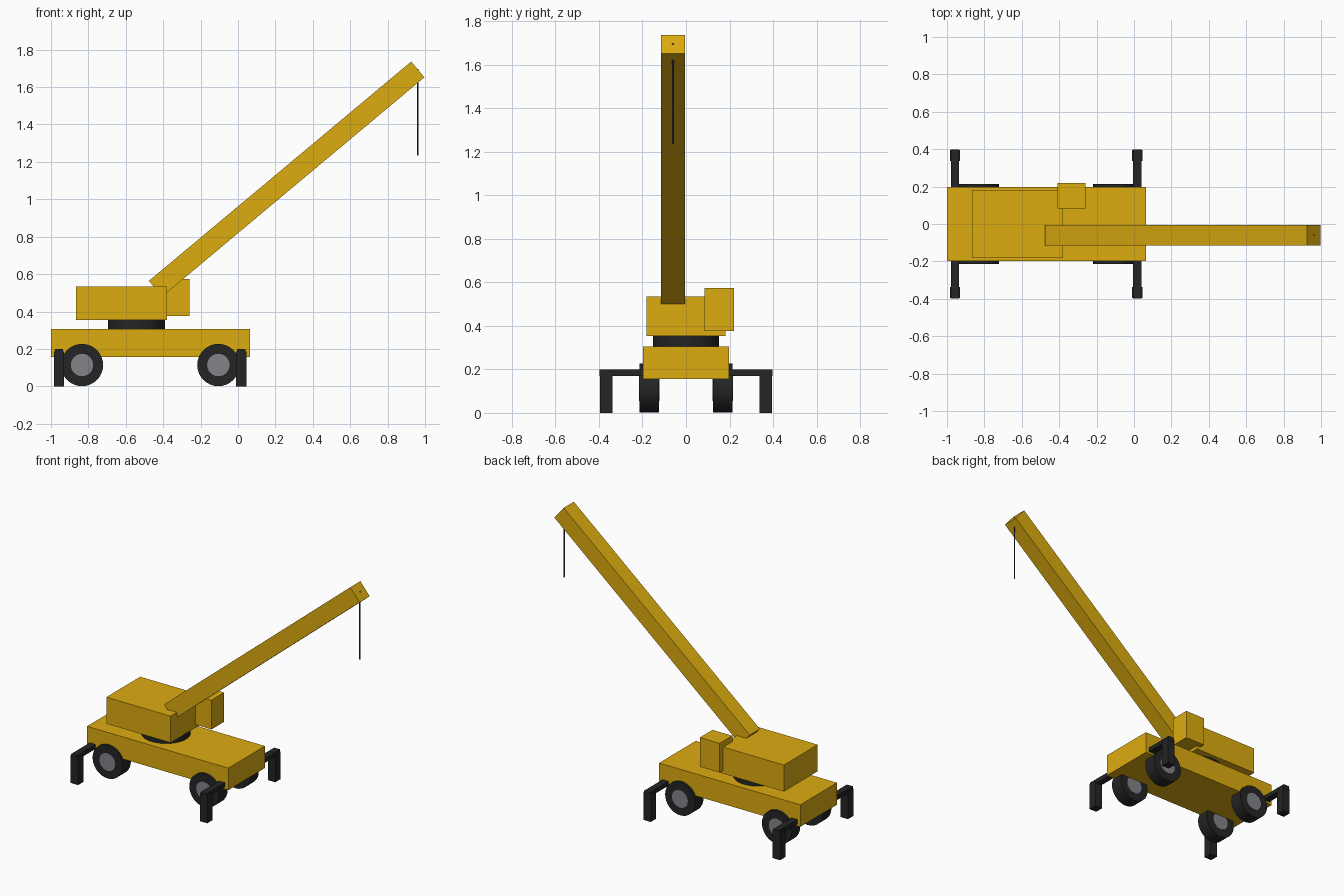
import bpy, math

if "Cube" in bpy.data.objects:
    bpy.data.objects.remove(bpy.data.objects["Cube"])


def material(name, rgb):
    m = bpy.data.materials.new(name)
    m.diffuse_color = (*rgb, 1)
    m.use_nodes = True
    m.node_tree.nodes["Principled BSDF"].inputs["Base Color"].default_value = m.diffuse_color
    return m


YELLOW = material("crane yellow", (0.72, 0.41, 0.005))
BLACK = material("rubber black", (0.018, 0.018, 0.018))
GREY = material("hub grey", (0.22, 0.23, 0.25))
STEEL = material("cable dark grey", (0.05, 0.05, 0.055))


def box(name, lo, hi, mat):
    """Axis-aligned box between two corners."""
    bpy.ops.mesh.primitive_cube_add(size=1, location=[(a + b) / 2 for a, b in zip(lo, hi)])
    ob = bpy.context.object
    ob.name = name
    ob.scale = [b - a for a, b in zip(lo, hi)]
    ob.data.materials.append(mat)
    return ob


def cylinder(name, centre, radius, depth, mat, sides=32, rot=(0, 0, 0)):
    bpy.ops.mesh.primitive_cylinder_add(vertices=sides, radius=radius, depth=depth,
                                        location=centre, rotation=rot)
    ob = bpy.context.object
    ob.name = name
    ob.data.materials.append(mat)
    bpy.ops.object.shade_smooth_by_angle(angle=math.radians(35))
    return ob


# Carrier, slewing ring, upper body and cab
box("chassis", (-1.0, -0.197, 0.156), (0.065, 0.197, 0.306), YELLOW)
cylinder("turntable", (-0.543, 0, 0.33), 0.152, 0.056, BLACK, 48)
box("upper_body", (-0.865, -0.182, 0.354), (-0.38, 0.182, 0.535), YELLOW)
box("cab", (-0.408, 0.084, 0.376), (-0.258, 0.22, 0.575), YELLOW)

# Boom raised at 40 degrees, with its hoist cable
boom = box("boom", (-0.654, -0.115, 1.053), (1.174, -0.005, 1.163), YELLOW)
boom.rotation_euler = (0, -math.radians(39.9), 0)
cylinder("hoist_cable", (0.96, -0.06, 1.466), 0.004, 0.462, STEEL, 12)

# Wheels with hubs showing on both faces
for end, x in (("rear", -0.834), ("front", -0.105)):
    for side, s in (("right", -1), ("left", 1)):
        pos = (x, s * 0.168, 0.114)
        turn = (math.pi / 2, 0, 0)
        cylinder(f"{end}_{side}_tyre", pos, 0.113, 0.09, BLACK, 32, turn)
        cylinder(f"{end}_{side}_hub", pos, 0.06, 0.094, GREY, 24, turn)

# Outriggers: a cross beam with a leg at each end
for end, x in (("rear", -0.957), ("front", 0.017)):
    box(f"{end}_outrigger_beam", (x - 0.022, -0.397, 0.17), (x + 0.022, 0.397, 0.2), BLACK)
    for side, s in (("right", -1), ("left", 1)):
        y = s * 0.366
        box(f"{end}_{side}_outrigger_leg", (x - 0.028, y - 0.029, 0), (x + 0.028, y + 0.029, 0.187), BLACK)
